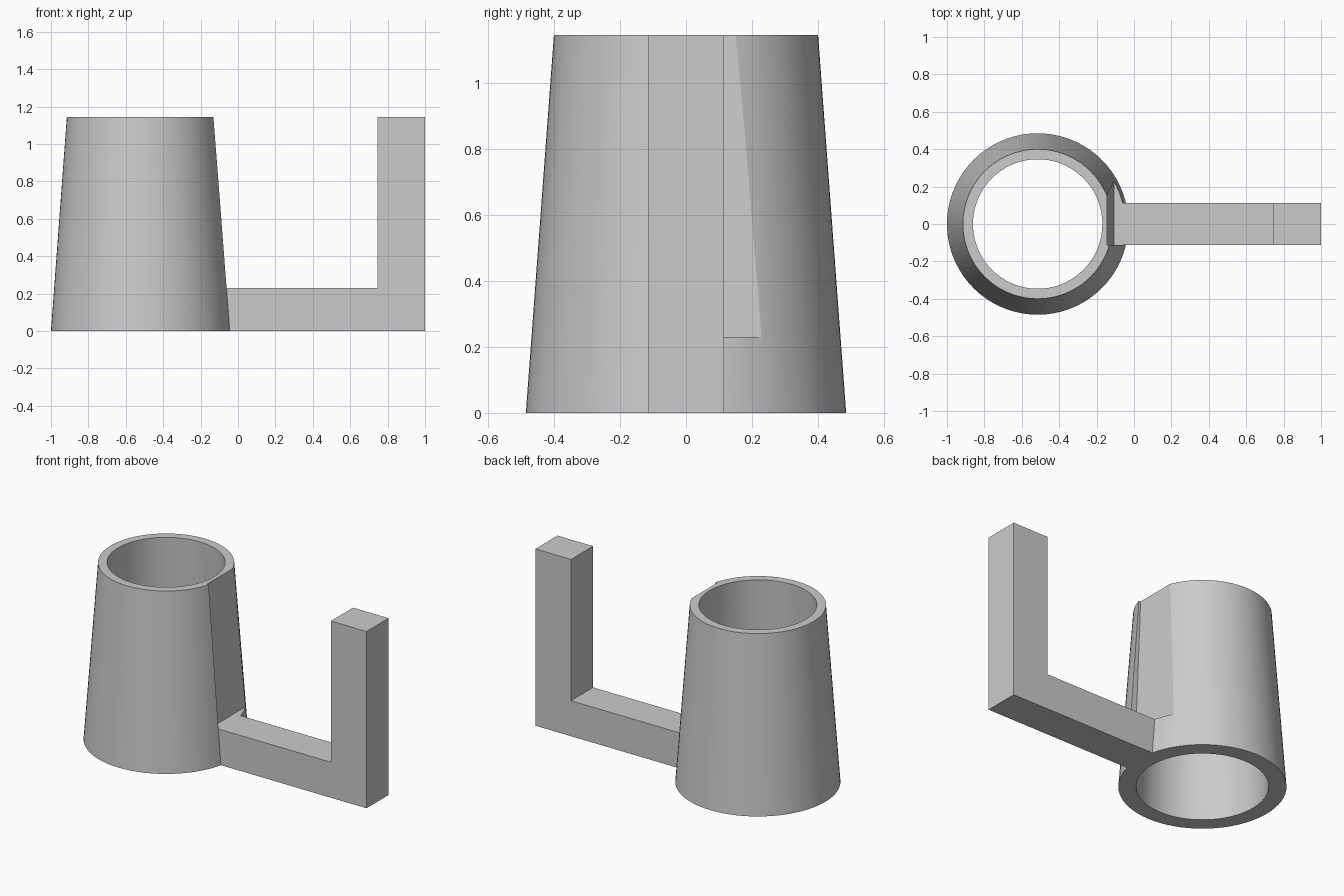
import bpy, bmesh, math

if "Cube" in bpy.data.objects:
    bpy.data.objects.remove(bpy.data.objects["Cube"], do_unlink=True)

HEIGHT = 1.145
CUP_X = -0.515
HALF = 0.113       # half the width of the square bar
BAR_TOP = 0.23

grey = bpy.data.materials.new("plain grey")
grey.use_nodes = True
grey.diffuse_color = (0.6, 0.6, 0.6, 1)
grey.node_tree.nodes["Principled BSDF"].inputs["Base Color"].default_value = (0.6, 0.6, 0.6, 1)


def finish(bm, name):
    bmesh.ops.recalc_face_normals(bm, faces=bm.faces)
    mesh = bpy.data.meshes.new(name)
    bm.to_mesh(mesh)
    bm.free()
    mesh.materials.append(grey)
    obj = bpy.data.objects.new(name, mesh)
    bpy.context.collection.objects.link(obj)
    return obj


def tapered_tube(name, profile, segments=72):
    """Revolve a closed (radius, z) profile about the cup axis."""
    bm = bmesh.new()
    rings = []
    for i in range(segments):
        a = math.tau * i / segments
        rings.append([bm.verts.new((CUP_X + r * math.cos(a), r * math.sin(a), z))
                      for r, z in profile])
    n = len(profile)
    for i in range(segments):
        a, b = rings[i], rings[(i + 1) % segments]
        for j in range(n):
            k = (j + 1) % n
            bm.faces.new((a[j], b[j], b[k], a[k]))
    return finish(bm, name)


def extrude_xz(name, outline, y0, y1):
    """Extrude an (x, z) outline along y."""
    bm = bmesh.new()
    face = bm.faces.new([bm.verts.new((x, y0, z)) for x, z in outline])
    new = bmesh.ops.extrude_face_region(bm, geom=[face])["geom"]
    moved = [v for v in new if isinstance(v, bmesh.types.BMVert)]
    bmesh.ops.translate(bm, verts=moved, vec=(0, y1 - y0, 0))
    return finish(bm, name)


def combine(target, tool, operation):
    mod = target.modifiers.new(operation.lower(), "BOOLEAN")
    mod.operation = operation
    mod.solver = "EXACT"
    mod.object = tool
    bpy.context.view_layer.objects.active = target
    bpy.ops.object.modifier_apply(modifier=mod.name)
    bpy.data.objects.remove(tool, do_unlink=True)


# Open tapered cup
cup = tapered_tube("cup_with_clip_arm",
                   [(0.485, 0), (0.4, HEIGHT), (0.346, HEIGHT), (0.382, 0)])

# Flat relief on the side facing the clip, open towards the back
relief = extrude_xz("relief_cutter",
                    [(-0.107, BAR_TOP), (0.2, BAR_TOP), (0.2, 1.3), (-0.151, 1.3)],
                    -HALF, 0.6)
combine(cup, relief, "DIFFERENCE")

# L-shaped arm and upright
arm = extrude_xz("clip_arm",
                 [(-0.1, 0), (1, 0), (1, HEIGHT), (0.745, HEIGHT),
                  (0.745, BAR_TOP), (-0.1, BAR_TOP)],
                 -HALF, HALF)
combine(cup, arm, "UNION")

# Smooth curved walls, crisp edges
bpy.ops.object.select_all(action="DESELECT")
cup.select_set(True)
bpy.context.view_layer.objects.active = cup
bpy.ops.object.shade_smooth_by_angle(angle=math.radians(20))
